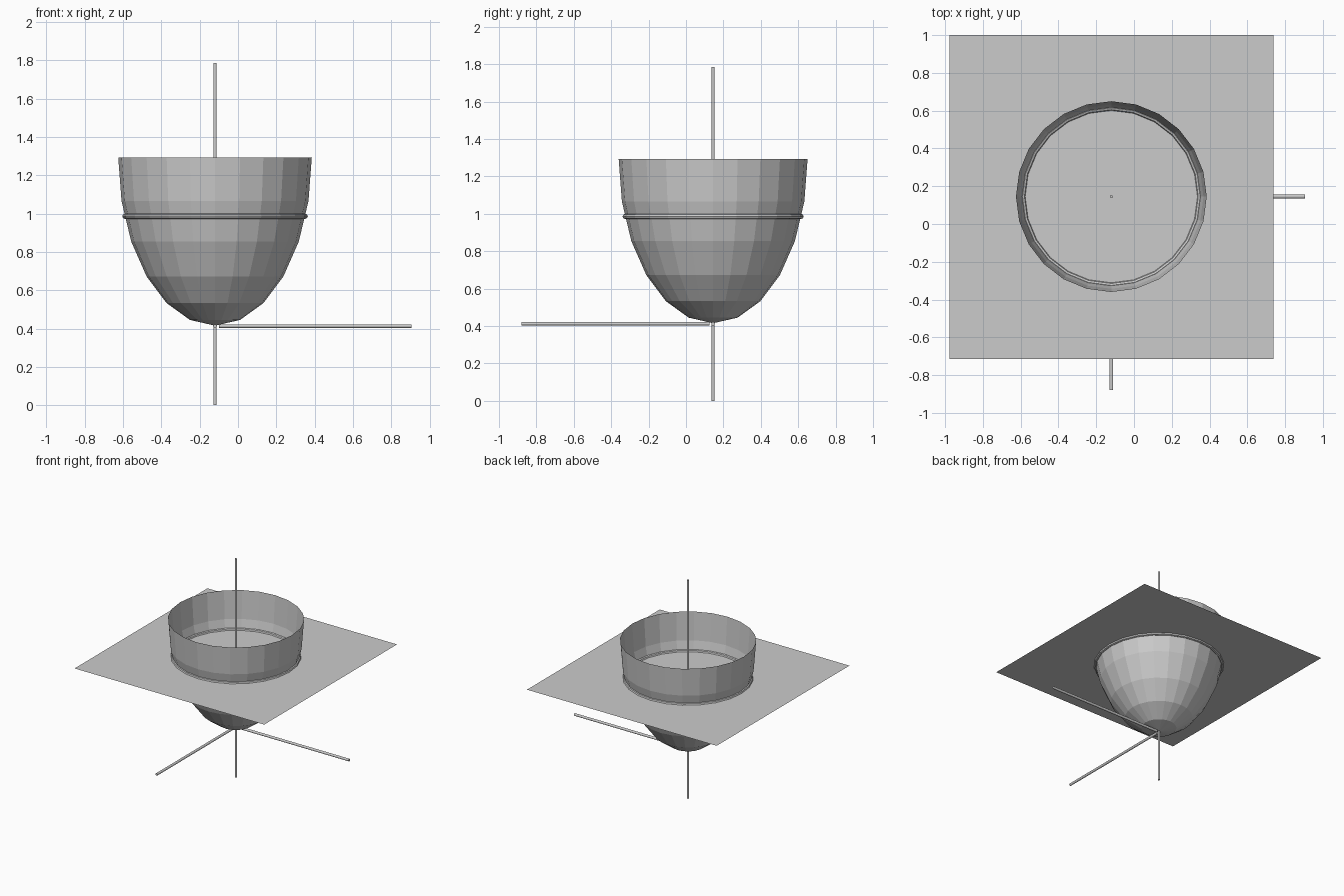
import bpy, bmesh
from math import sin, cos, pi
from mathutils import Vector

if "Cube" in bpy.data.objects:
    bpy.data.objects.remove(bpy.data.objects["Cube"])

CX, CY = -0.12, 0.145      # shared centre of bowl and axes
BASE, RIM = 0.415, 1.293   # bowl bottom and rim heights
RADIUS = 0.505
LEVEL = 0.986              # height of the cutting plane


def rod(name, start, end, radius):
    start, end = Vector(start), Vector(end)
    d = end - start
    bpy.ops.mesh.primitive_cylinder_add(vertices=12, radius=radius, depth=d.length,
                                        location=(start + end) / 2)
    ob = bpy.context.object
    ob.name = name
    ob.rotation_euler = d.to_track_quat('Z', 'Y').to_euler()


# Bowl: open half ellipsoid, spun in 24 flat sides
bm = bmesh.new()
profile = [bm.verts.new((RADIUS * sin(i * pi / 12), 0, RIM - (RIM - BASE) * cos(i * pi / 12)))
           for i in range(7)]
edges = [bm.edges.new(p) for p in zip(profile, profile[1:])]
bmesh.ops.spin(bm, geom=profile + edges, cent=(0, 0, 0), axis=(0, 0, 1),
               angle=2 * pi, steps=24, use_duplicate=False)
bmesh.ops.remove_doubles(bm, verts=bm.verts, dist=0.0005)
bmesh.ops.recalc_face_normals(bm, faces=bm.faces)
mesh = bpy.data.meshes.new("bowl")
bm.to_mesh(mesh)
bm.free()
bowl = bpy.data.objects.new("bowl", mesh)
bowl.location = (CX, CY, 0)
bpy.context.collection.objects.link(bowl)

# Flat square plane through the bowl
bpy.ops.mesh.primitive_plane_add(size=1.715, location=(-0.12, 0.143, LEVEL))
bpy.context.object.name = "cutting_plane"

# Thin ring marking where plane and bowl meet
bpy.ops.mesh.primitive_torus_add(major_segments=24, minor_segments=8, major_radius=0.47,
                                 minor_radius=0.014, location=(CX, CY, LEVEL))
bpy.context.object.name = "intersection_ring"

# Axis rods
rod("vertical_axis", (CX, CY, 0), (CX, CY, 1.785), 0.008)
rod("side_axis", (CX + 0.02, CY, 0.412), (0.905, CY, 0.412), 0.01)
rod("front_axis", (CX, CY - 0.02, 0.412), (CX, -0.88, 0.412), 0.01)
